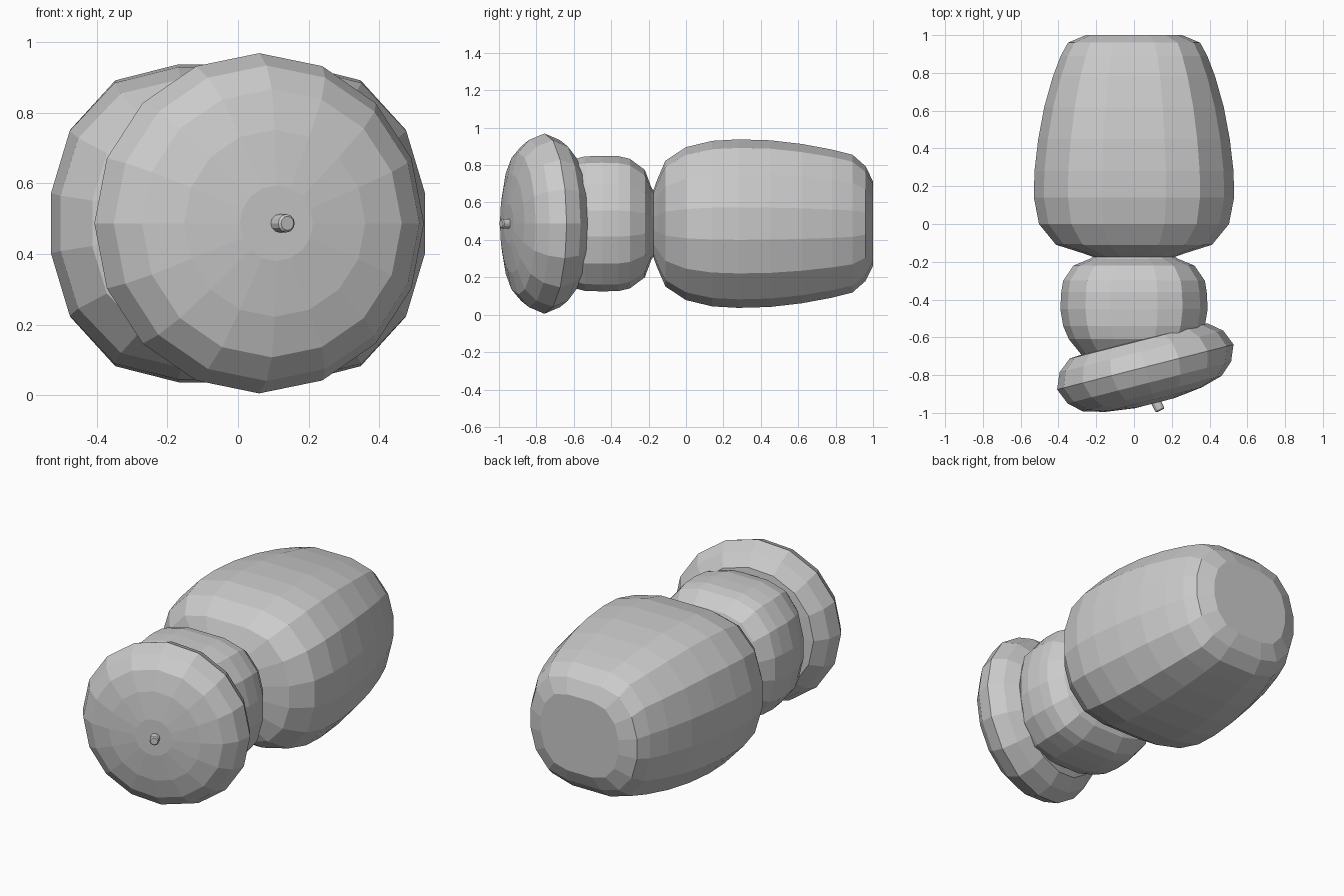
import bpy, bmesh, math
from mathutils import Vector, Matrix

if "Cube" in bpy.data.objects:
    bpy.data.objects.remove(bpy.data.objects["Cube"])

ZC = 0.487  # height of the shared axis


def loft(name, rings, matrix=Matrix.Identity(4)):
    """Skin a list of equal-length point rings, with flat caps at both ends."""
    bm = bmesh.new()
    loops = [[bm.verts.new(matrix @ Vector(p)) for p in ring] for ring in rings]
    for a, b in zip(loops, loops[1:]):
        n = len(a)
        for i in range(n):
            bm.faces.new((a[i], a[(i + 1) % n], b[(i + 1) % n], b[i]))
    bm.faces.new(loops[0])
    bm.faces.new(loops[-1])
    bmesh.ops.recalc_face_normals(bm, faces=bm.faces)
    mesh = bpy.data.meshes.new(name)
    bm.to_mesh(mesh)
    bm.free()
    obj = bpy.data.objects.new(name, mesh)
    bpy.context.collection.objects.link(obj)
    return obj


# Slightly squared 16-sided section, as one quarter mirrored round
quarter = [(1.0, 0.19), (0.90, 0.585), (0.66, 0.89), (0.32, 0.99)]
half = quarter + [(-x, z) for x, z in reversed(quarter)]
section = half + [(-x, -z) for x, z in half]


def barrel(name, profile):
    # profile rows: y, half width, half height
    return loft(name, [[(x * sx, y, ZC + z * sz) for x, z in section]
                       for y, sx, sz in profile])


def turned(name, profile, sides, matrix):
    # profile rows: radius, position along the local z axis
    return loft(name, [[(r * math.cos(math.tau * i / sides),
                         r * math.sin(math.tau * i / sides), w)
                        for i in range(sides)] for r, w in profile], matrix)


def facing(angle, centre):
    # local z points to the front, swung towards +x by angle
    n = Vector((math.sin(angle), -math.cos(angle), 0))
    u = Vector((math.cos(angle), math.sin(angle), 0))
    m = Matrix((u, n.cross(u), n)).transposed().to_4x4()
    m.translation = centre
    return m


# Large rear barrel
barrel("main_body", [
    (1.0, 0.255, 0.228), (0.96, 0.35, 0.31), (0.89, 0.388, 0.372),
    (0.78, 0.43, 0.40), (0.62, 0.475, 0.43), (0.45, 0.507, 0.45),
    (0.28, 0.527, 0.455), (0.14, 0.53, 0.447), (0.0, 0.503, 0.413),
    (-0.11, 0.413, 0.34), (-0.155, 0.27, 0.235), (-0.18, 0.20, 0.165)])

# Short middle barrel
barrel("middle_collar", [
    (-0.165, 0.20, 0.165), (-0.185, 0.235, 0.195), (-0.22, 0.32, 0.29),
    (-0.30, 0.375, 0.35), (-0.36, 0.385, 0.364), (-0.45, 0.39, 0.366),
    (-0.54, 0.375, 0.363), (-0.61, 0.345, 0.345), (-0.69, 0.28, 0.28)])

# Tilted domed disc at the front
turned("front_disc", [
    (0.30, -0.148), (0.377, -0.142), (0.447, -0.085), (0.482, 0.0),
    (0.447, 0.085), (0.38, 0.145), (0.265, 0.178), (0.107, 0.198)],
    16, facing(math.radians(14.3), (0.06, -0.757, ZC)))

# Small pin on the disc
turned("front_pin", [(0.026, -0.09), (0.026, -0.006), (0.020, 0.0)],
       12, facing(math.radians(27), (0.14, -0.988, ZC)))
